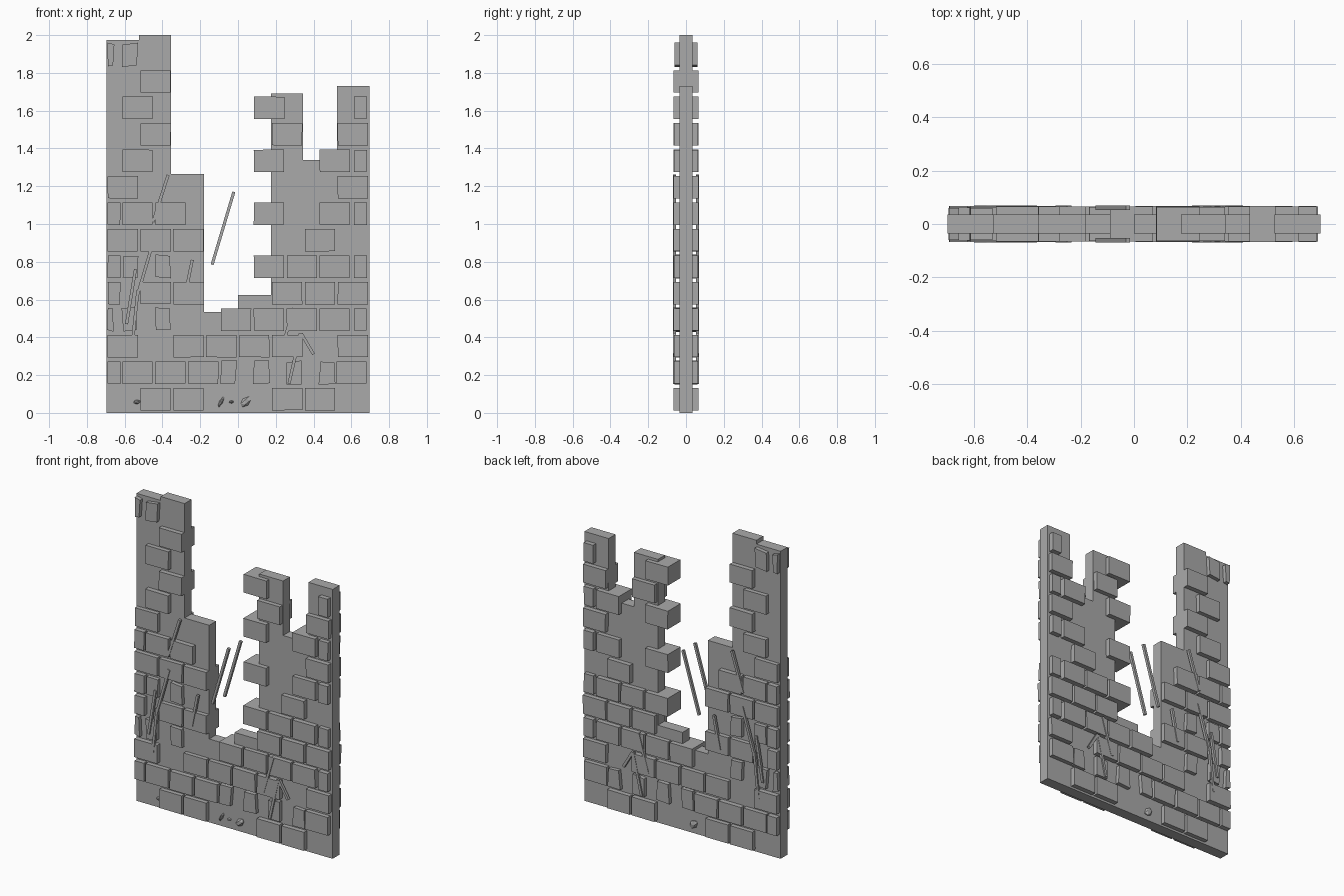
import bpy, bmesh, math, random
from mathutils import Vector, Matrix

if "Cube" in bpy.data.objects:
    bpy.data.objects.remove(bpy.data.objects["Cube"])

random.seed(4)
stone = bpy.data.materials.new("grey_stone")
stone.diffuse_color = (0.4, 0.4, 0.4, 1)
stone.use_nodes = True
stone.node_tree.nodes["Principled BSDF"].inputs["Base Color"].default_value = stone.diffuse_color


def finish(name, bm):
    bmesh.ops.recalc_face_normals(bm, faces=bm.faces)
    mesh = bpy.data.meshes.new(name)
    bm.to_mesh(mesh)
    bm.free()
    mesh.materials.append(stone)
    obj = bpy.data.objects.new(name, mesh)
    bpy.context.collection.objects.link(obj)
    return obj


def extrude_outline(bm, pts, y0, y1):
    """Prism from an (x, z) outline between two depths."""
    face = bm.faces.new([bm.verts.new((x, y0, z)) for x, z in pts])
    new = bmesh.ops.extrude_face_region(bm, geom=[face])["geom"]
    verts = [v for v in new if isinstance(v, bmesh.types.BMVert)]
    bmesh.ops.translate(bm, verts=verts, vec=(0, y1 - y0, 0))


# Wall slab with its broken, stepped top
outline = [(-.697, 0), (.697, 0), (.697, 1.73), (.525, 1.73), (.525, 1.34),
           (.345, 1.34), (.345, 1.69), (.175, 1.69), (.175, .625), (0, .625),
           (0, .55), (-.085, .55), (-.085, .535), (-.18, .535), (-.18, 1.265),
           (-.355, 1.265), (-.355, 2), (-.525, 2), (-.525, 1.975), (-.697, 1.975)]
bm = bmesh.new()
extrude_outline(bm, outline, -.035, .035)
finish("wall_slab", bm)

# Brick courses from the ground up: F full, h half, e edge piece, q sliver
courses = [".FF..FF.", "eFFFhhhhF", "F.FFFF.F", "qhh.FFFFe", "eFF..FFF",
           "ehh..FFFe", "FFF...F.", "eFF..F.Fe", "F......F", ".F...F.Fe",
           ".F...F.F", ".F...F..e", ".F......", "qh......."]
widths = {"F": .16, "h": .08, "e": .067, "q": .03}
pitch = .174
bm = bmesh.new()
for row, course in enumerate(courses):
    z0 = .014 + .1402 * row
    for k, kind in enumerate(course):
        if kind == ".":
            continue
        w = widths[kind]
        if row % 2 == 0:
            x0 = -.69 + pitch * k
        elif k == 0:
            x0 = -.69
        elif k == 8:
            x0 = .682 - w
        else:
            x0 = -.612 + pitch * (k - 1)
        # broken pieces get slightly crooked corners
        j = .006 if kind in "hq" else .001
        r = lambda: random.uniform(-j, j)
        d = .06 if kind in "hq" else random.uniform(.062, .067)
        extrude_outline(bm, [(x0 + r(), z0 + r()), (x0 + w + r(), z0 + r()),
                             (x0 + w + r(), z0 + .118 + r()),
                             (x0 + r(), z0 + .118 + r())], -d, d)
finish("bricks", bm)

# Thin slanted splinters, repeated on both faces
splinters = [(-.37, 1.26, -.45, 1.01), (-.445, .92, -.53, .63),
             (-.543, .76, -.59, .47), (-.53, .65, -.56, .36),
             (-.242, .81, -.285, .6), (-.022, 1.17, -.137, .785),
             (.295, .555, .225, .315), (.33, .42, .27, .155),
             (.335, .42, .4, .31)]
bm = bmesh.new()
for xa, za, xb, zb in splinters:
    a, b = Vector((xa, za)), Vector((xb, zb))
    side = (b - a).orthogonal().normalized() * .008
    pts = [a + side, b + side, b - side, a - side]
    for s in (-1, 1):
        extrude_outline(bm, pts, s * .052, s * .069)
finish("splinters", bm)

# Small stone chips near the foot: x, y, half length, half width, tilt
bm = bmesh.new()
for x, y, a, b, tilt in [(-.535, -.036, .02, .012, 0), (-.09, -.036, .034, .01, 60),
                         (-.035, -.036, .014, .008, 0), (.04, -.036, .036, .022, 40),
                         (-.08, .036, .036, .024, 130)]:
    m = (Matrix.Translation((x, y, .058)) @ Matrix.Rotation(-math.radians(tilt), 4, "Y")
         @ Matrix.Diagonal((a, .015, b, 1)))
    bmesh.ops.create_icosphere(bm, subdivisions=1, radius=1, matrix=m)
finish("stone_chips", bm)
